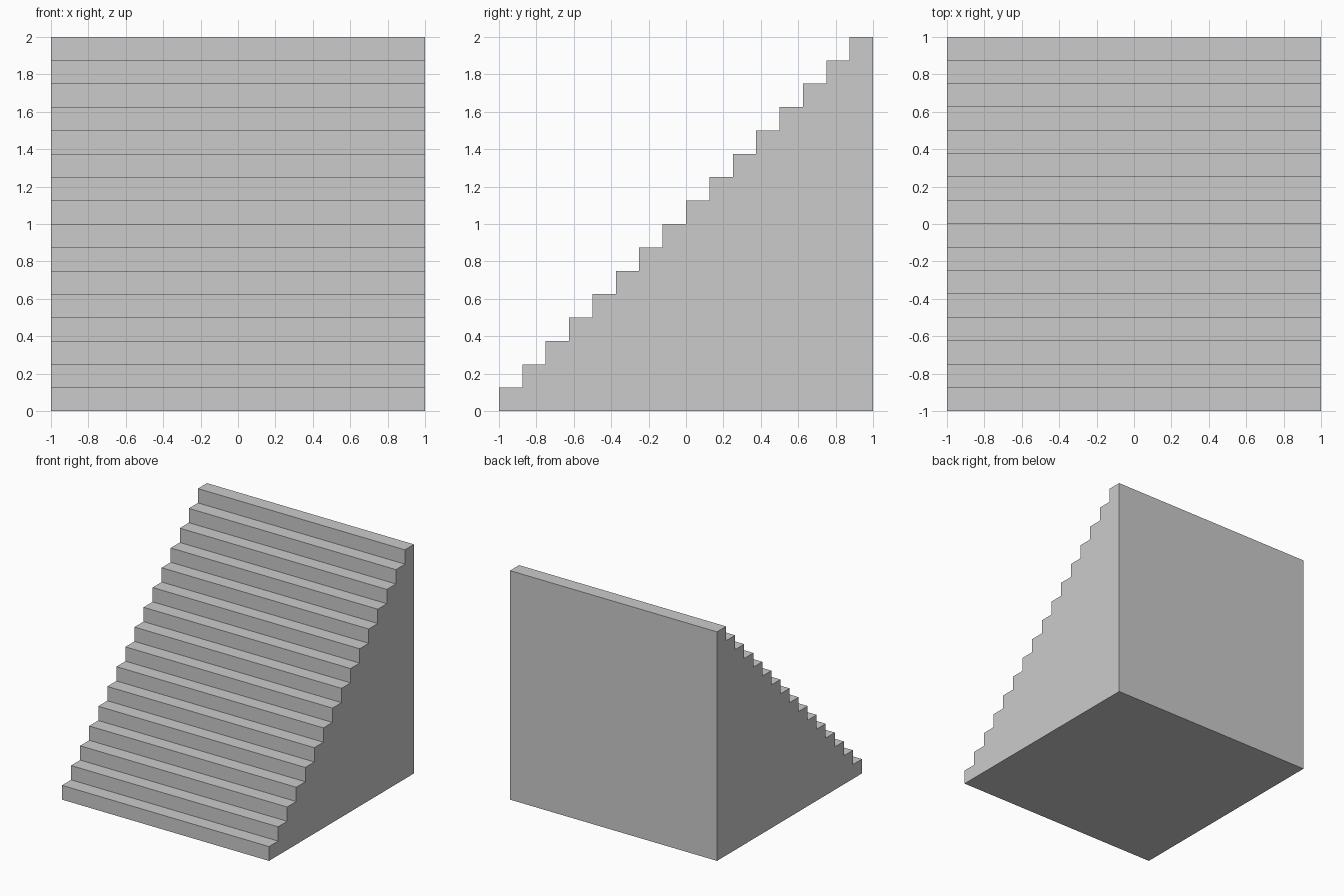
import bpy, bmesh

if "Cube" in bpy.data.objects:
    bpy.data.objects.remove(bpy.data.objects["Cube"])

STEPS = 16
SIZE = 2.0
HALF = SIZE / 2
RISE = SIZE / STEPS

# Stepped side profile (y, z), climbing from front to back
profile = [(-HALF, 0.0)]
for i in range(STEPS):
    y, z = -HALF + i * RISE, (i + 1) * RISE
    profile += [(y, z), (y + RISE, z)]
profile.append((HALF, 0.0))

# Extrude the profile across the full width into one solid staircase
bm = bmesh.new()
side = bm.faces.new([bm.verts.new((-HALF, y, z)) for y, z in profile])
result = bmesh.ops.extrude_face_region(bm, geom=[side], use_keep_orig=True)
moved = [g for g in result["geom"] if isinstance(g, bmesh.types.BMVert)]
bmesh.ops.translate(bm, verts=moved, vec=(SIZE, 0, 0))
bmesh.ops.recalc_face_normals(bm, faces=bm.faces)

mesh = bpy.data.meshes.new("staircase")
bm.to_mesh(mesh)
bm.free()
bpy.context.collection.objects.link(bpy.data.objects.new("staircase", mesh))
